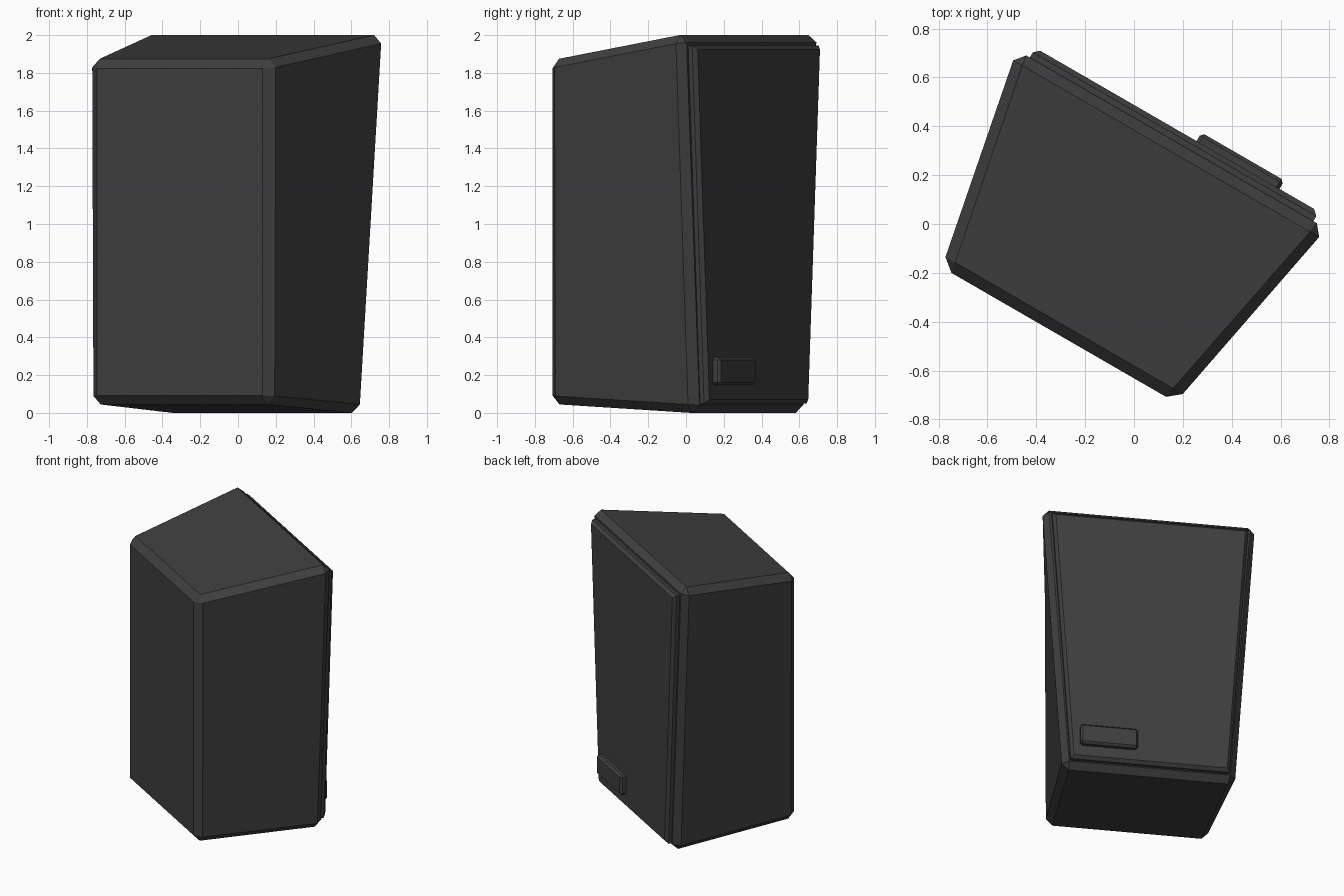
import bpy, bmesh, math
from mathutils import Matrix

old = bpy.data.objects.get("Cube")
if old:
    bpy.data.objects.remove(old, do_unlink=True)

charcoal = bpy.data.materials.new("charcoal")
charcoal.use_nodes = True
colour = (0.05, 0.05, 0.05, 1)
charcoal.diffuse_color = colour
charcoal.node_tree.nodes["Principled BSDF"].inputs["Base Color"].default_value = colour

# The whole cabinet is turned about the vertical axis
TURN = Matrix.Rotation(math.radians(-30), 4, 'Z') @ Matrix.Translation((-0.04, 0, 0))


def tapered_block(name, front, back, chamfer, edge_rule=lambda e: True):
    """Block between two trapezoids: (y, top z, bottom z, top half width, bottom half width, centre x)."""
    bm = bmesh.new()
    rings = []
    for y, top, bottom, wide, narrow, cx in (front, back):
        rings.append([bm.verts.new(p) for p in (
            (cx - narrow, y, bottom), (cx + narrow, y, bottom),
            (cx + wide, y, top), (cx - wide, y, top))])
    a, b = rings
    bm.faces.new(a)
    bm.faces.new(b[::-1])
    for i in range(4):
        j = (i + 1) % 4
        bm.faces.new((a[j], a[i], b[i], b[j]))
    bmesh.ops.recalc_face_normals(bm, faces=bm.faces[:])
    edges = [e for e in bm.edges if edge_rule(e)]
    bmesh.ops.bevel(bm, geom=edges, offset=chamfer, offset_type='OFFSET',
                    segments=1, profile=0.5, affect='EDGES')
    bm.transform(TURN)
    mesh = bpy.data.meshes.new(name)
    bm.to_mesh(mesh)
    bm.free()
    mesh.materials.append(charcoal)
    obj = bpy.data.objects.new(name, mesh)
    bpy.context.collection.objects.link(obj)
    return obj


def on_outer_face(y):
    return lambda e: all(abs(v.co.y - y) < 1e-4 for v in e.verts)


# Cabinet: upright front, back that flares toward the top
tapered_block("cabinet",
              (-0.547, 1.868, 0.047, 0.552, 0.552, 0),
              (0.377, 2.007, -0.003, 0.735, 0.592, 0), 0.045)

# Raised panel on the back, chamfered round its outer face
tapered_block("back_panel",
              (0.36, 1.945, 0.05, 0.67, 0.543, 0),
              (0.422, 1.945, 0.05, 0.67, 0.543, 0), 0.021, on_outer_face(0.422))

# Small connector block low on the back
tapered_block("connector_block",
              (0.40, 0.295, 0.147, 0.196, 0.196, 0.288),
              (0.462, 0.295, 0.147, 0.196, 0.196, 0.288), 0.014,
              lambda e: any(v.co.y > 0.45 for v in e.verts))
